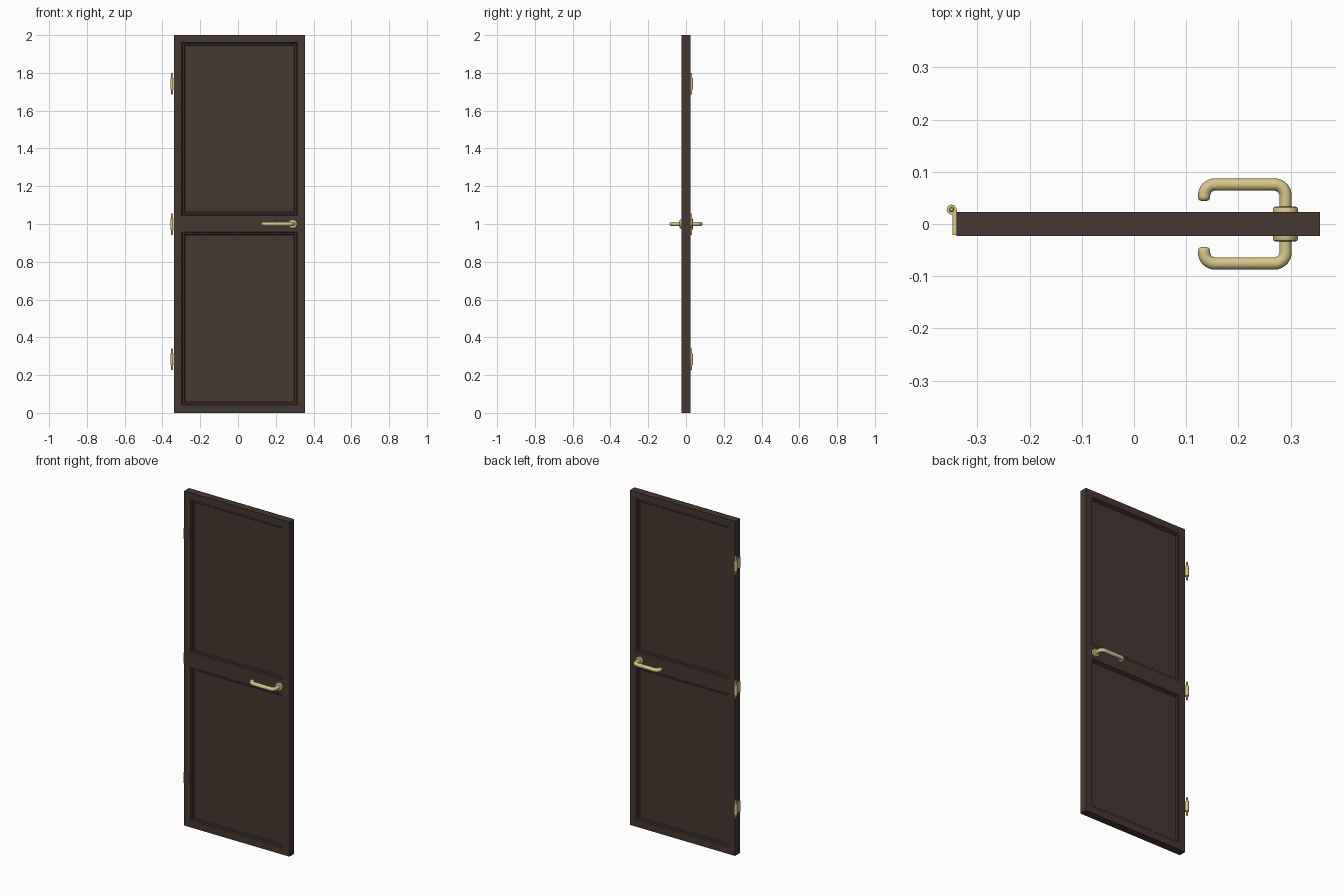
import bpy, bmesh, math
from mathutils import Vector

if "Cube" in bpy.data.objects:
    bpy.data.objects.remove(bpy.data.objects["Cube"])


def material(name, rgb):
    m = bpy.data.materials.new(name)
    m.diffuse_color = (*rgb, 1)
    m.use_nodes = True
    m.node_tree.nodes["Principled BSDF"].inputs["Base Color"].default_value = m.diffuse_color
    return m


WOOD = material("dark_brown_wood", (0.062, 0.038, 0.031))
BRASS = material("pale_brass", (0.68, 0.56, 0.25))


def add_object(name, bm, mat, smooth=False):
    bmesh.ops.recalc_face_normals(bm, faces=bm.faces)
    me = bpy.data.meshes.new(name)
    bm.to_mesh(me)
    bm.free()
    ob = bpy.data.objects.new(name, me)
    bpy.context.collection.objects.link(ob)
    me.materials.append(mat)
    if smooth:
        bpy.ops.object.select_all(action='DESELECT')
        ob.select_set(True)
        bpy.context.view_layer.objects.active = ob
        bpy.ops.object.shade_smooth_by_angle(angle=math.radians(35))
    return ob


def lathe(bm, profile, axis, centre, n=32):
    """Closed turned shape: profile of (radius, height) along 'y' or 'z'."""
    rings = []
    for r, h in profile:
        ring = []
        for i in range(n):
            a = 2 * math.pi * i / n
            u, v = r * math.cos(a), r * math.sin(a)
            p = (u, h, v) if axis == 'y' else (u, v, h)
            ring.append(bm.verts.new(Vector(centre) + Vector(p)))
        rings.append(ring)
    for a, b in zip(rings, rings[1:]):
        for i in range(n):
            j = (i + 1) % n
            bm.faces.new((a[i], a[j], b[j], b[i]))
    bm.faces.new(rings[0])
    bm.faces.new(rings[-1])


# Door leaf: grid of stiles and rails with stepped recessed panels on both sides
T = 0.0225
xs = [-0.34, -0.298, 0.314, 0.356]
zs = [0, 0.042, 0.958, 1.046, 1.96, 2.0]
bm = bmesh.new()
sides, panels = [], []
for y in (-T, T):
    g = [[bm.verts.new((x, y, z)) for z in zs] for x in xs]
    sides.append(g)
    for i in range(3):
        for k in range(5):
            f = bm.faces.new((g[i][k], g[i + 1][k], g[i + 1][k + 1], g[i][k + 1]))
            if i == 1 and k in (1, 3):
                panels.append(f)
a, b = sides
for k in range(5):
    for i in (0, 3):
        bm.faces.new((a[i][k], a[i][k + 1], b[i][k + 1], b[i][k]))
for i in range(3):
    for k in (0, 5):
        bm.faces.new((a[i][k], a[i + 1][k], b[i + 1][k], b[i][k]))
bmesh.ops.recalc_face_normals(bm, faces=bm.faces)
for width, depth in ((0.006, -0.006), (0.011, 0), (0.006, -0.005)):
    bmesh.ops.inset_individual(bm, faces=panels, thickness=width, depth=depth)
add_object("door_leaf", bm, WOOD)

# Lever handles, one on each side
R, XH, XE, YL, ZH = 0.0118, 0.290, 0.134, 0.0755, 1.0


def arc(cx, cy, r, a0, a1, n=8):
    return [(cx + r * math.cos(math.radians(a0 + (a1 - a0) * i / n)),
             cy + r * math.sin(math.radians(a0 + (a1 - a0) * i / n))) for i in range(n + 1)]


c = 0.021
path = [(XH, 0.015)] + arc(XH - c, YL - c, c, 0, 90) + arc(XE + c, YL - c, c, 90, 180)
stations = [(p, R) for p in path]
for d, k in ((-0.003, 1), (-0.0065, 0.92), (-0.009, 0.7), (-0.0105, 0.4)):  # rounded tip
    stations.append(((XE, YL - c + d), R * k))

for s, name in ((-1, "front"), (1, "back")):
    bm = bmesh.new()
    rings = []
    N = 20
    for i, ((x, y), r) in enumerate(stations):
        p0 = stations[max(i - 1, 0)][0]
        p1 = stations[min(i + 1, len(stations) - 1)][0]
        t = Vector((p1[0] - p0[0], p1[1] - p0[1])).normalized()
        if i == 0:
            t = Vector((0, 1))
        if r < R:
            t = Vector((0, -1))
        ring = []
        for j in range(N):
            q = 2 * math.pi * j / N
            u, v = r * math.cos(q), r * math.sin(q)
            ring.append(bm.verts.new((x - t.y * u, s * (y + t.x * u), ZH + v)))
        rings.append(ring)
    for r0, r1 in zip(rings, rings[1:]):
        for j in range(N):
            k = (j + 1) % N
            bm.faces.new((r0[j], r0[k], r1[k], r1[j]))
    bm.faces.new(rings[0])
    bm.faces.new(rings[-1])
    add_object(name + "_lever", bm, BRASS, True)

    # Round rose behind the lever
    bm = bmesh.new()
    rose = [(0.024, 0.020), (0.024, 0.029), (0.0225, 0.032), (0.020, 0.0332), (0.010, 0.0332)]
    lathe(bm, [(r, s * h) for r, h in rose], 'y', (XH, 0, ZH))
    add_object(name + "_rose", bm, BRASS, True)

# Three hinges on the left edge: leaf plate, knuckle barrel and thin pin
for z, name in ((0.284, "lower"), (0.999, "middle"), (1.742, "upper")):
    bm = bmesh.new()
    lathe(bm, [(0.0095, -0.031), (0.0095, 0.031)], 'z', (-0.349, 0.0275, z), 20)
    lathe(bm, [(0.003, -0.057), (0.005, -0.054), (0.005, 0.054), (0.003, 0.057)],
          'z', (-0.349, 0.0275, z), 16)
    cube = bmesh.ops.create_cube(bm, size=1)["verts"]
    bmesh.ops.scale(bm, vec=(0.008, 0.048, 0.062), verts=cube)
    bmesh.ops.translate(bm, vec=(-0.343, 0.0025, z), verts=cube)
    add_object(name + "_hinge", bm, BRASS, True)
